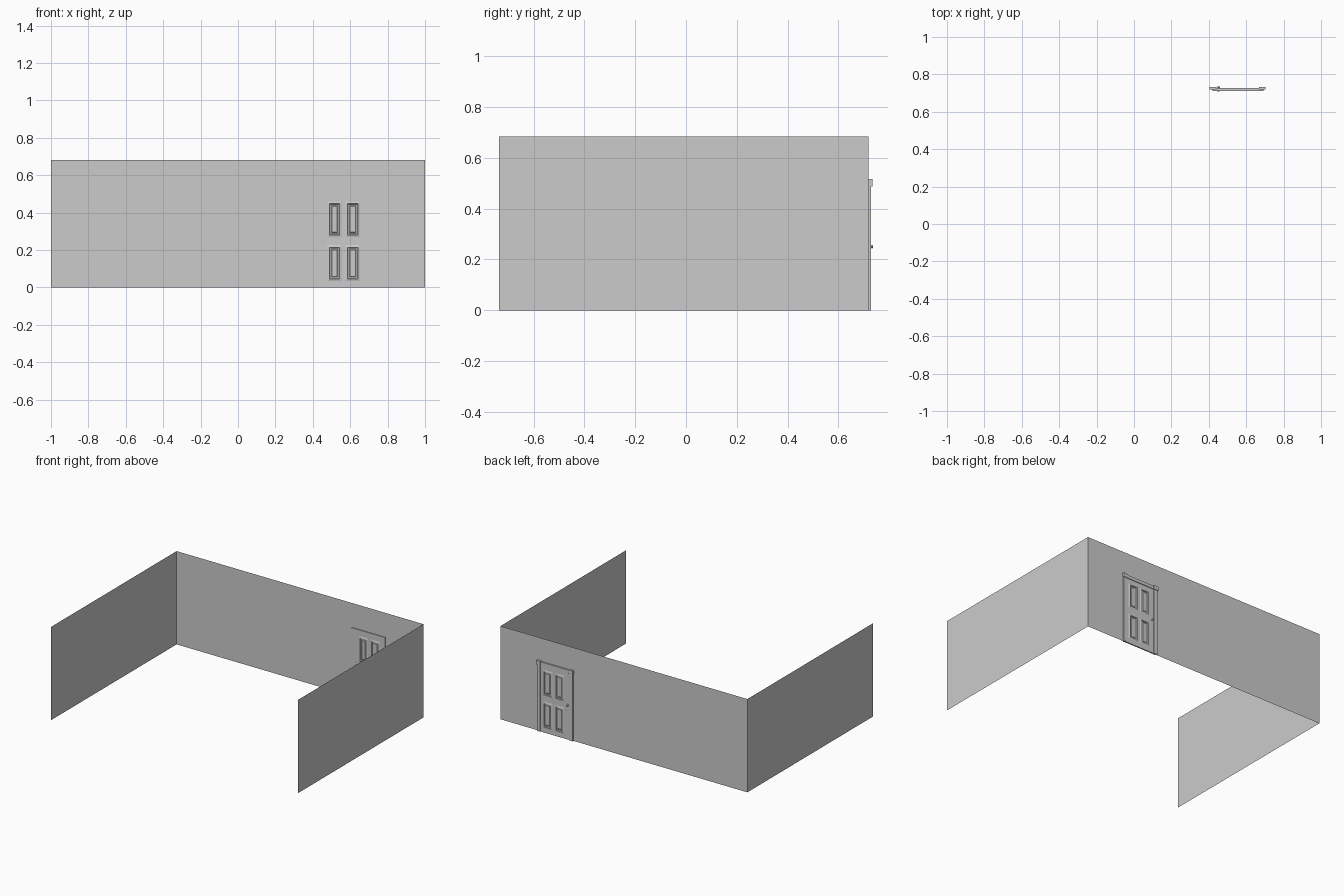
import bpy, bmesh, math

if "Cube" in bpy.data.objects:
    bpy.data.objects.remove(bpy.data.objects["Cube"])

H, HALF = 0.683, 1.0
Y0, Y1 = -0.736, 0.718            # open front end and back wall plane
DX0, DX1, DZ = 0.433, 0.68, 0.492  # door leaf
OX0, OX1, OZ = 0.42, 0.692, 0.505  # opening in the back wall


def finish(bm, name):
    me = bpy.data.meshes.new(name)
    bm.to_mesh(me)
    bm.free()
    ob = bpy.data.objects.new(name, me)
    bpy.context.collection.objects.link(ob)
    return ob


def sheet(name, pts):
    bm = bmesh.new()
    bm.faces.new([bm.verts.new(p) for p in pts])
    return finish(bm, name)


def box(name, x0, x1, y0, y1, z0, z1):
    bm = bmesh.new()
    bmesh.ops.create_cube(bm, size=1)
    for v in bm.verts:
        v.co = ((x0 + x1) / 2 + v.co.x * (x1 - x0),
                (y0 + y1) / 2 + v.co.y * (y1 - y0),
                (z0 + z1) / 2 + v.co.z * (z1 - z0))
    return finish(bm, name)


# Side walls: single sheets
for side, x in (("left", -HALF), ("right", HALF)):
    sheet(side + "_wall", [(x, Y0, 0), (x, Y1, 0), (x, Y1, H), (x, Y0, H)])

# Back wall: single sheet wrapped around the door opening
sheet("back_wall", [(-HALF, Y1, 0), (OX0, Y1, 0), (OX0, Y1, OZ), (OX1, Y1, OZ),
                    (OX1, Y1, 0), (HALF, Y1, 0), (HALF, Y1, H), (-HALF, Y1, H)])

# Door lining set into the opening
box("lining_left", OX0, DX0, 0.711, 0.727, 0, OZ)
box("lining_right", DX1, OX1, 0.711, 0.727, 0, OZ)
box("lining_top", DX0, DX1, 0.711, 0.727, DZ, OZ)

# Outer casing with raised corner blocks
for side, x0, x1 in (("left", 0.409, 0.437), ("right", 0.673, 0.698)):
    box("casing_" + side, x0, x1, Y1, 0.728, 0, 0.49)
    box("corner_block_" + side, x0 - 0.004, x1 + 0.004, Y1, 0.733, 0.488, 0.517)
box("casing_head", 0.437, 0.673, Y1, 0.728, 0.49, 0.513)

# Door leaf: gridded slab with four raised-and-fielded panels per side
xs = [DX0, 0.477, 0.555, 0.573, 0.653, DX1]
zs = [0, 0.034, 0.227, 0.27, 0.46, DZ]
bm = bmesh.new()
panels = []
front, back = 0.714, 0.723
layers = []
for y in (front, back):
    grid = [[bm.verts.new((x, y, z)) for z in zs] for x in xs]
    layers.append(grid)
    for i in range(5):
        for k in range(5):
            q = [grid[i][k], grid[i + 1][k], grid[i + 1][k + 1], grid[i][k + 1]]
            f = bm.faces.new(q if y == front else q[::-1])
            if i in (1, 3) and k in (1, 3):
                panels.append(f)


def rim(g):
    return ([g[i][0] for i in range(6)] + [g[5][k] for k in range(1, 6)]
            + [g[i][5] for i in range(4, -1, -1)] + [g[0][k] for k in range(4, 0, -1)])


a, b = rim(layers[0]), rim(layers[1])
for j in range(len(a)):
    n = (j + 1) % len(a)
    bm.faces.new((a[j], b[j], b[n], a[n]))
bm.normal_update()
for f in panels:
    for thick, depth in ((0.012, 0.003), (0.003, -0.006), (0.007, 0.0), (0.004, 0.003)):
        bmesh.ops.inset_individual(bm, faces=[f], thickness=thick, depth=depth,
                                   use_even_offset=True)
bmesh.ops.recalc_face_normals(bm, faces=bm.faces[:])
finish(bm, "door_leaf")

# Knobs on both faces: rose, neck and round grip
KX, KZ = 0.452, 0.25


def turned(name, r, y0, y1):
    bpy.ops.mesh.primitive_cylinder_add(vertices=16, radius=r, depth=y1 - y0,
                                        location=(KX, (y0 + y1) / 2, KZ),
                                        rotation=(math.pi / 2, 0, 0))
    bpy.context.object.name = name
    bpy.ops.object.shade_smooth_by_angle()


for side, face, s in (("back", back, 1), ("front", front, -1)):
    reach = 0.009 if s > 0 else 0.003
    turned(side + "_rose", 0.009, *sorted((face, face + s * 0.002)))
    turned(side + "_neck", 0.004, *sorted((face, face + s * reach)))
    bpy.ops.mesh.primitive_uv_sphere_add(segments=16, ring_count=8, radius=1,
                                         location=(KX, face + s * reach, KZ))
    knob = bpy.context.object
    knob.name = side + "_knob"
    knob.scale = (0.008, 0.004 if s > 0 else 0.002, 0.008)
    bpy.ops.object.shade_smooth_by_angle()
